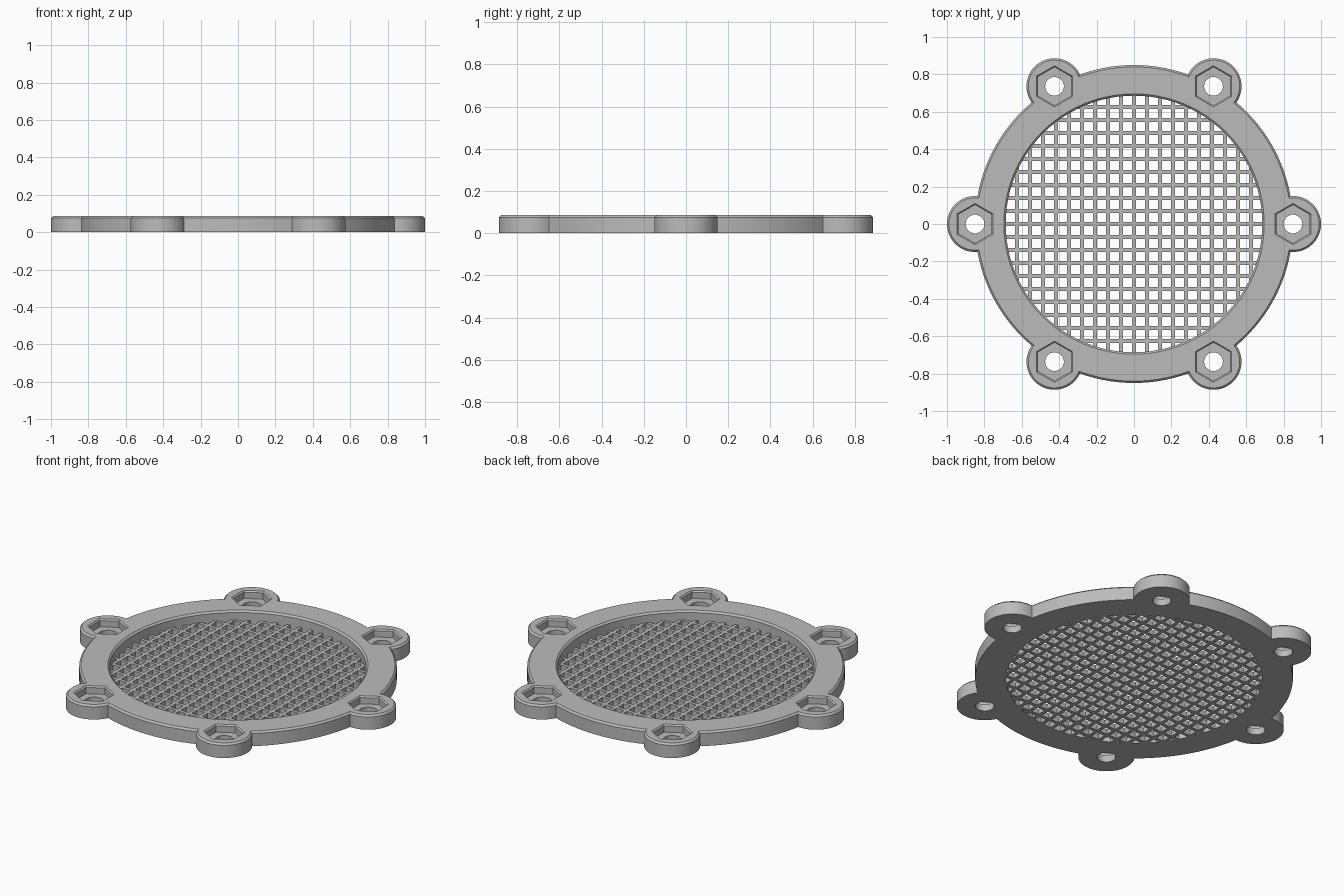
import bpy, bmesh, math
from math import cos, sin, pi

cube = bpy.data.objects.get("Cube")
if cube:
    bpy.data.objects.remove(cube, do_unlink=True)

HEIGHT, CHAMFER = 0.085, 0.01
RING_R, LUG_R, OPENING_R = 0.85, 0.15, 0.686
PITCH, BAR, GRID_TOP = 0.0695, 0.02, 0.03

grey = bpy.data.materials.new("matte grey")
grey.use_nodes = True
grey.diffuse_color = (0.5, 0.5, 0.5, 1)
grey.node_tree.nodes["Principled BSDF"].inputs["Base Color"].default_value = (0.5, 0.5, 0.5, 1)


def circle(r, n, start=0.0, cx=0.0, cy=0.0):
    return [(cx + r * cos(start + 2 * pi * i / n), cy + r * sin(start + 2 * pi * i / n))
            for i in range(n)]


def loft(bm, layers):
    """Closed solid through (z, outline) layers with equal point counts."""
    rows = [[bm.verts.new((x, y, z)) for x, y in pts] for z, pts in layers]
    n = len(rows[0])
    for low, high in zip(rows, rows[1:]):
        for i in range(n):
            j = (i + 1) % n
            bm.faces.new((low[i], low[j], high[j], high[i]))
    bm.faces.new(rows[0][::-1])
    bm.faces.new(rows[-1])


def make(name, solids):
    bm = bmesh.new()
    for layers in solids:
        loft(bm, layers)
    mesh = bpy.data.meshes.new(name)
    bm.to_mesh(mesh)
    bm.free()
    mesh.materials.append(grey)
    obj = bpy.data.objects.new(name, mesh)
    bpy.context.collection.objects.link(obj)
    return obj


def combine(target, other, operation):
    """Boolean the second object into the first and discard it."""
    mod = target.modifiers.new(operation, "BOOLEAN")
    mod.operation, mod.solver, mod.object = operation, "EXACT", other
    bpy.context.view_layer.objects.active = target
    bpy.ops.object.modifier_apply(modifier=mod.name)
    bpy.data.objects.remove(other, do_unlink=True)


def outline(inset):
    """Ring outline with six round lugs, moved inward by inset."""
    R, r, d = RING_R - inset, LUG_R - inset, RING_R
    a = math.acos((R * R + d * d - r * r) / (2 * R * d))
    b = math.atan2(R * sin(a), R * cos(a) - d)
    pts = []
    for k in range(6):
        t = k * pi / 3
        for i in range(25):
            s = t - b + 2 * b * i / 24
            pts.append((d * cos(t) + r * cos(s), d * sin(t) + r * sin(s)))
        for i in range(1, 14):
            s = t + a + (pi / 3 - 2 * a) * i / 14
            pts.append((R * cos(s), R * sin(s)))
    return pts


# Ring with lugs
ring = make("ring_frame", [[(0, outline(0)), (HEIGHT - CHAMFER, outline(0)),
                            (HEIGHT, outline(CHAMFER))]])

# Central opening with a chamfered upper lip
combine(ring, make("opening_cutter", [[
    (-0.1, circle(OPENING_R, 96)), (HEIGHT - CHAMFER, circle(OPENING_R, 96)),
    (HEIGHT + CHAMFER, circle(OPENING_R + 2 * CHAMFER, 96))]]), "DIFFERENCE")

# Nut pockets and bolt holes
centres = circle(RING_R, 6)
combine(ring, make("pocket_cutter", [[
    (0.04, circle(0.102, 6, pi / 2, x, y)), (0.077, circle(0.102, 6, pi / 2, x, y)),
    (0.093, circle(0.118, 6, pi / 2, x, y))] for x, y in centres]), "DIFFERENCE")
combine(ring, make("bolt_hole_cutter", [[
    (-0.1, circle(0.05, 32, 0, x, y)), (0.2, circle(0.05, 32, 0, x, y))]
    for x, y in centres]), "DIFFERENCE")


# Guard grid, its bar ends set into the ring
def bars(name, across):
    solids = []
    for k in range(-9, 10):
        c, h = k * PITCH, BAR / 2
        half = math.sqrt((OPENING_R + 0.02) ** 2 - c * c)
        pts = [(c - h, -half), (c + h, -half), (c + h, half), (c - h, half)]
        if across:
            pts = [(-y, x) for x, y in pts]
        solids.append([(0, pts), (GRID_TOP, pts)])
    return make(name, solids)


grid = bars("guard_grid", False)
combine(grid, bars("cross_bars", True), "UNION")

# Smooth round walls, keep edges sharp
bpy.ops.object.select_all(action="DESELECT")
ring.select_set(True)
bpy.context.view_layer.objects.active = ring
bpy.ops.object.shade_smooth_by_angle(angle=math.radians(25))
